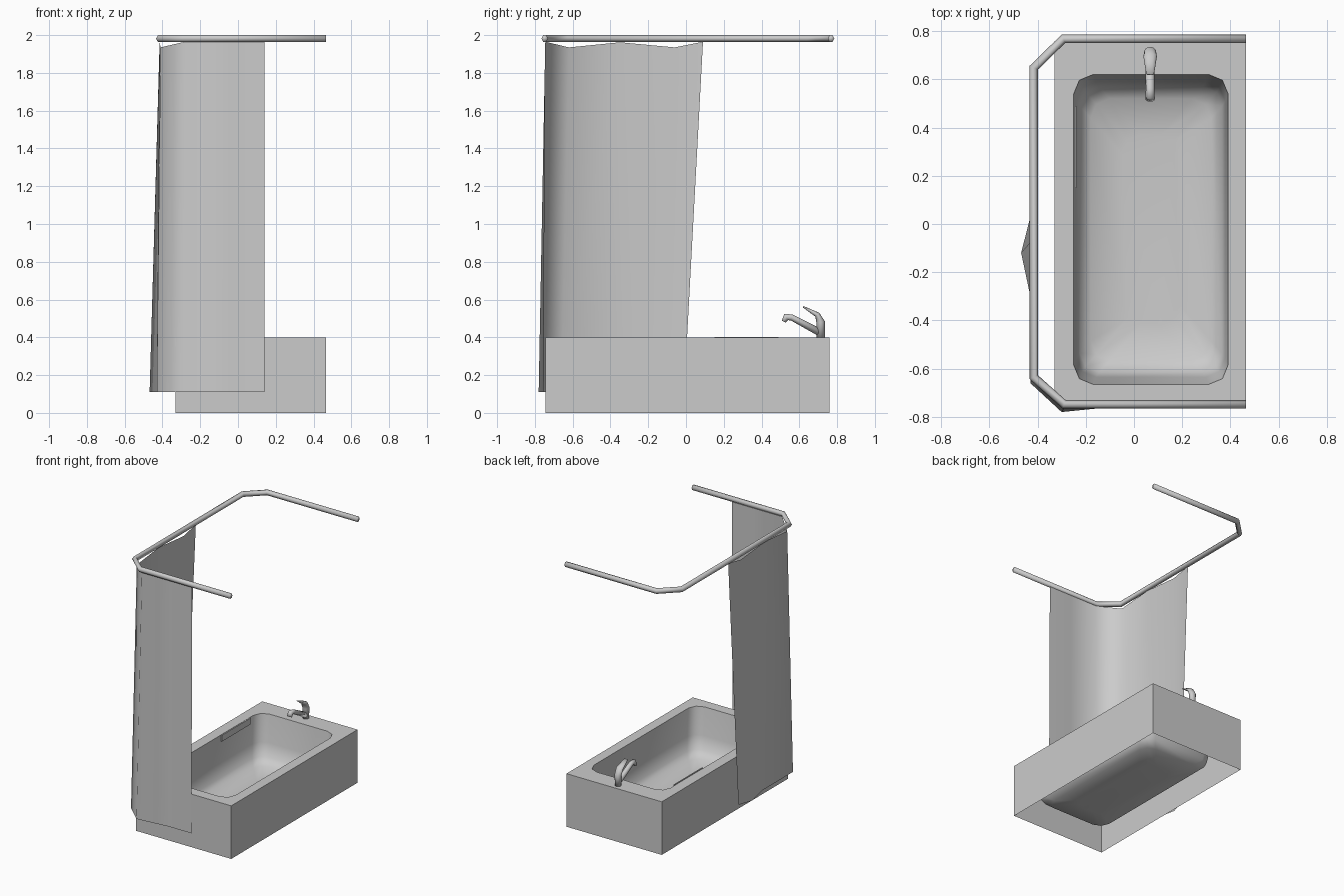
import bpy, bmesh, math
from mathutils import Vector

cube = bpy.data.objects.get("Cube")
if cube:
    bpy.data.objects.remove(cube, do_unlink=True)

GREY = (0.6, 0.6, 0.6, 1)
grey = bpy.data.materials.new("plain_grey")
grey.use_nodes = True
grey.diffuse_color = GREY
grey.node_tree.nodes["Principled BSDF"].inputs["Base Color"].default_value = GREY


def loft(name, rings, closed=True, cap_start=False, cap_end=False, smooth=True):
    """Skin a list of equally long point rings."""
    bm = bmesh.new()
    vs = [[bm.verts.new(p) for p in ring] for ring in rings]
    n = len(rings[0])
    for a, b in zip(vs, vs[1:]):
        for i in range(n if closed else n - 1):
            j = (i + 1) % n
            bm.faces.new((a[i], a[j], b[j], b[i]))
    if cap_start:
        bm.faces.new(vs[0][::-1])
    if cap_end:
        bm.faces.new(vs[-1])
    bmesh.ops.remove_doubles(bm, verts=bm.verts, dist=0.0005)
    bmesh.ops.recalc_face_normals(bm, faces=bm.faces)
    for f in bm.faces:
        f.smooth = smooth
    mesh = bpy.data.meshes.new(name)
    bm.to_mesh(mesh)
    bm.free()
    mesh.materials.append(grey)
    ob = bpy.data.objects.new(name, mesh)
    bpy.context.collection.objects.link(ob)
    return ob


def sweep(name, path, side, sizes, sides):
    """Tube along a planar path; sizes are (half width along side, half thickness)."""
    pts = [Vector(p) for p in path]
    side = Vector(side)
    rings = []
    for i, p in enumerate(pts):
        d_in = (p - pts[max(i - 1, 0)]).normalized()
        d_out = (pts[min(i + 1, len(pts) - 1)] - p).normalized()
        tangent = (d_in + d_out).normalized()
        across = tangent.cross(side)
        mitre = 1 / tangent.dot(d_out if d_out.length else d_in)
        w, t = sizes[i]
        angles = [math.tau * k / sides for k in range(sides)]
        rings.append([p + across * (math.cos(a) * t * mitre) + side * (math.sin(a) * w)
                      for a in angles])
    return loft(name, rings, cap_start=True, cap_end=True)


def rounded_rect(x0, x1, y0, y1, r, z):
    """Three points per corner, anticlockwise."""
    ring = []
    for cx, cy, start in ((x1 - r, y1 - r, 0), (x0 + r, y1 - r, 90),
                          (x0 + r, y0 + r, 180), (x1 - r, y0 + r, 270)):
        for step in (0, 45, 90):
            a = math.radians(start + step)
            ring.append((cx + r * math.cos(a), cy + r * math.sin(a), z))
    return ring


# Tub: open-bottomed box with a flat rim round the basin
outer = (-0.33, 0.465, -0.745, 0.76)
inner = (-0.25, 0.39, -0.665, 0.62)
RIM = 0.4
loft("tub_surround", [rounded_rect(*outer, 0, 0), rounded_rect(*outer, 0, RIM),
                      rounded_rect(*inner, 0.08, RIM)], smooth=False)

# Basin: shrinking rings down to the floor
basin = []
for dx, dy, z in ((0, 0, RIM), (0.012, 0.03, 0.2), (0.025, 0.05, 0.1),
                  (0.07, 0.1, 0.06), (0.2, 0.25, 0.045)):
    x0, x1, y0, y1 = inner
    basin.append(rounded_rect(x0 + dx, x1 - dx, y0 + dy, y1 - dy, 0.08, z))
loft("basin", basin, cap_end=True)

# Small grip plate on the basin wall
loft("grip_plate", [[(x, 0.15, 0.355), (x, 0.49, 0.355), (x, 0.49, 0.402), (x, 0.15, 0.402)]
                    for x in (-0.245, -0.238)], cap_start=True, cap_end=True, smooth=False)

# Curtain rail
rail = [(0.465, 0.768), (-0.293, 0.768), (-0.416, 0.648),
        (-0.416, -0.635), (-0.29, -0.748), (0.465, -0.748)]
sweep("curtain_rail", [(x, y, 1.982) for x, y in rail], (0, 0, 1), [(0.02, 0.0175)] * 6, 6)

# Curtain, flaring a little towards its hem
hem = [(0.14, -0.755), (-0.05, -0.755), (-0.3, -0.78), (-0.43, -0.66),
       (-0.43, -0.3), (-0.468, -0.12), (-0.43, -0.01)]
top = [(0.14, -0.745, 1.968), (-0.05, -0.745, 1.968), (-0.28, -0.745, 1.965),
       (-0.41, -0.62, 1.935), (-0.415, -0.35, 1.962), (-0.415, -0.06, 1.935),
       (-0.415, 0.09, 1.965)]
loft("curtain", [[(x, y, 0.11) for x, y in hem], top], closed=False)

# Tap: body with lever, and spout
TX = 0.067
lever = [(0.713, 0.4), (0.713, 0.48), (0.695, 0.52), (0.62, 0.562)]
sweep("tap_body_and_lever", [(TX, y, z) for y, z in lever], (1, 0, 0),
      [(0.022, 0.022), (0.025, 0.022), (0.028, 0.014), (0.016, 0.004)], 12)
spout = [(0.71, 0.425), (0.56, 0.505), (0.53, 0.508), (0.518, 0.483)]
sweep("tap_spout", [(TX, y, z) for y, z in spout], (1, 0, 0),
      [(0.02, 0.02), (0.018, 0.016), (0.019, 0.016), (0.02, 0.012)], 12)
